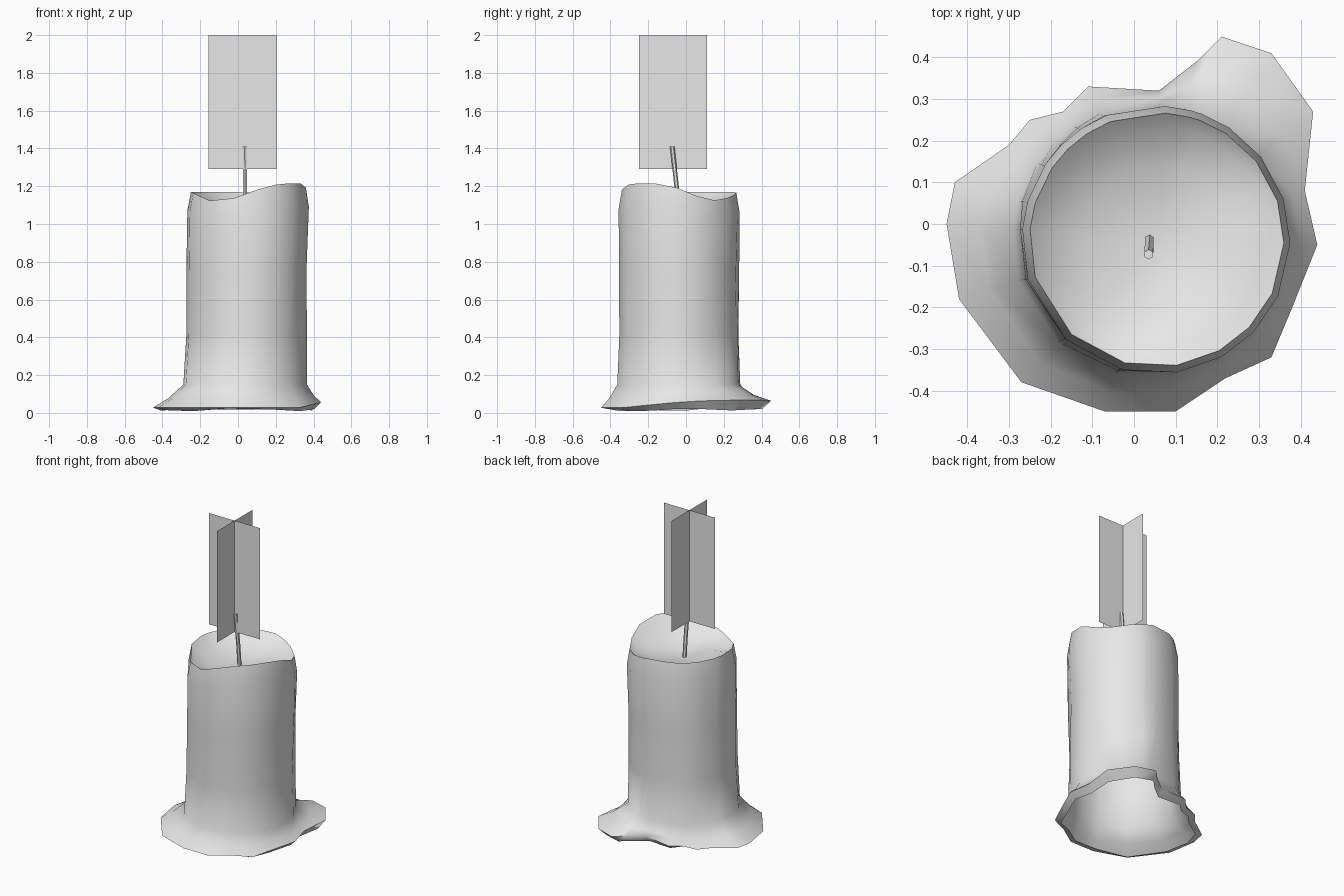
import bpy, bmesh, math, random
from mathutils import Vector

random.seed(4)
default_cube = bpy.data.objects.get("Cube")
if default_cube:
    bpy.data.objects.remove(default_cube, do_unlink=True)

# One plain grey for wax, wick and flame
grey = bpy.data.materials.new("plain grey")
grey.use_nodes = True
grey.diffuse_color = (0.8, 0.8, 0.8, 1)
grey.node_tree.nodes["Principled BSDF"].inputs["Base Color"].default_value = grey.diffuse_color


def make_object(name, bm, smooth_angle=None):
    mesh = bpy.data.meshes.new(name)
    bm.to_mesh(mesh)
    bm.free()
    mesh.materials.append(grey)
    obj = bpy.data.objects.new(name, mesh)
    bpy.context.collection.objects.link(obj)
    if smooth_angle:
        bpy.ops.object.select_all(action='DESELECT')
        obj.select_set(True)
        bpy.context.view_layer.objects.active = obj
        bpy.ops.object.shade_smooth_by_angle(angle=math.radians(smooth_angle))
    return obj


def bridge(bm, lower, upper):
    count = len(lower)
    for i in range(count):
        j = (i + 1) % count
        bm.faces.new((lower[i], lower[j], upper[j], upper[i]))


# Outline of the melted foot, counter-clockwise, in hundredths
foot_outline = [Vector((x, y, 0)) / 100 for x, y in (
    (-45, 0), (-42, -18), (-27, -38), (-7, -45), (10, -45), (22, -37), (33, -32),
    (38, -20), (44, -5), (41, 8), (43, 27), (33, 41), (21, 45), (15, 39),
    (6, 32), (-11, 33), (-17, 27), (-25, 25), (-30, 19), (-43, 10))]

# Height of the uneven rim every thirty degrees, starting at +x
rim_heights = (1.19, 1.12, 1.14, 1.17, 1.17, 1.17, 1.17, 1.16, 1.1, 1.17, 1.21, 1.22)

foot_centre = Vector((0.035, -0.04, 0))
top_centre = Vector((0.055, -0.038, 0))
angles = [math.atan2(p.y - foot_centre.y, p.x - foot_centre.x) for p in foot_outline]


def rim_height(angle):
    step = (angle / math.tau * len(rim_heights)) % len(rim_heights)
    low = int(step)
    high = (low + 1) % len(rim_heights)
    return rim_heights[low] + (rim_heights[high] - rim_heights[low]) * (step - low)


def wall_point(angle, radius, height):
    centre = foot_centre.lerp(top_centre, height / 1.2)
    return centre + Vector((radius * math.cos(angle), radius * math.sin(angle), height))


# Candle wax: rings from the foot's underside up the wall, over the rim and into the bowl
rings = [[] for _ in range(10)]
for edge, angle in zip(foot_outline, angles):
    lobe = max(0, math.cos(angle - math.radians(45)))
    lip = edge + Vector((0, 0, 0.028 + 0.04 * lobe))
    shoulder = wall_point(angle, 0.328, 0.15)
    under = foot_centre.lerp(edge, 0.91)
    under.z = 0.008 + 0.016 * random.random()
    fold = shoulder.lerp(lip, 0.5)
    fold.z -= 0.012
    top = rim_height(angle)
    wobble = random.uniform(-0.005, 0.005)
    column = (
        under, lip, fold, shoulder,
        wall_point(angle, 0.32 + wobble, 0.42),
        wall_point(angle, 0.318 - wobble, 0.75),
        wall_point(angle, 0.322, top - 0.1),
        wall_point(angle, 0.305, top),
        wall_point(angle, 0.275, top - 0.025),
        wall_point(angle, 0.18, 1.09),
    )
    for ring, point in zip(rings, column):
        ring.append(point)

bm = bmesh.new()
loops = [[bm.verts.new(p) for p in ring] for ring in rings]
for lower, upper in zip(loops, loops[1:]):
    bridge(bm, lower, upper)
bowl_middle = bm.verts.new(top_centre + Vector((0, 0, 1.07)))
for i, vert in enumerate(loops[-1]):
    bm.faces.new((vert, loops[-1][(i + 1) % len(angles)], bowl_middle))
make_object("candle_wax", bm, 70)

# Wick: slim leaning hexagonal stick
bm = bmesh.new()
wick_loops = []
for centre in (Vector((0.037, -0.037, 1.06)), Vector((0.037, -0.05, 1.2)), Vector((0.035, -0.073, 1.41))):
    wick_loops.append([bm.verts.new(centre + 0.012 * Vector((math.sin(a), math.cos(a), 0)))
                       for a in (-math.tau * i / 6 for i in range(6))])
for lower, upper in zip(wick_loops, wick_loops[1:]):
    bridge(bm, lower, upper)
bm.faces.new(wick_loops[-1])
make_object("wick", bm, 40)

# Flame: two crossed upright cards
flame_middle = Vector((0.025, -0.07, 0))
for name, side in (("flame_card_across", Vector((0.18, 0, 0))), ("flame_card_along", Vector((0, 0.18, 0)))):
    bm = bmesh.new()
    bottom, top = Vector((0, 0, 1.29)), Vector((0, 0, 2))
    bm.faces.new([bm.verts.new(flame_middle + offset) for offset in
                  (bottom - side, bottom + side, top + side, top - side)])
    make_object(name, bm)
